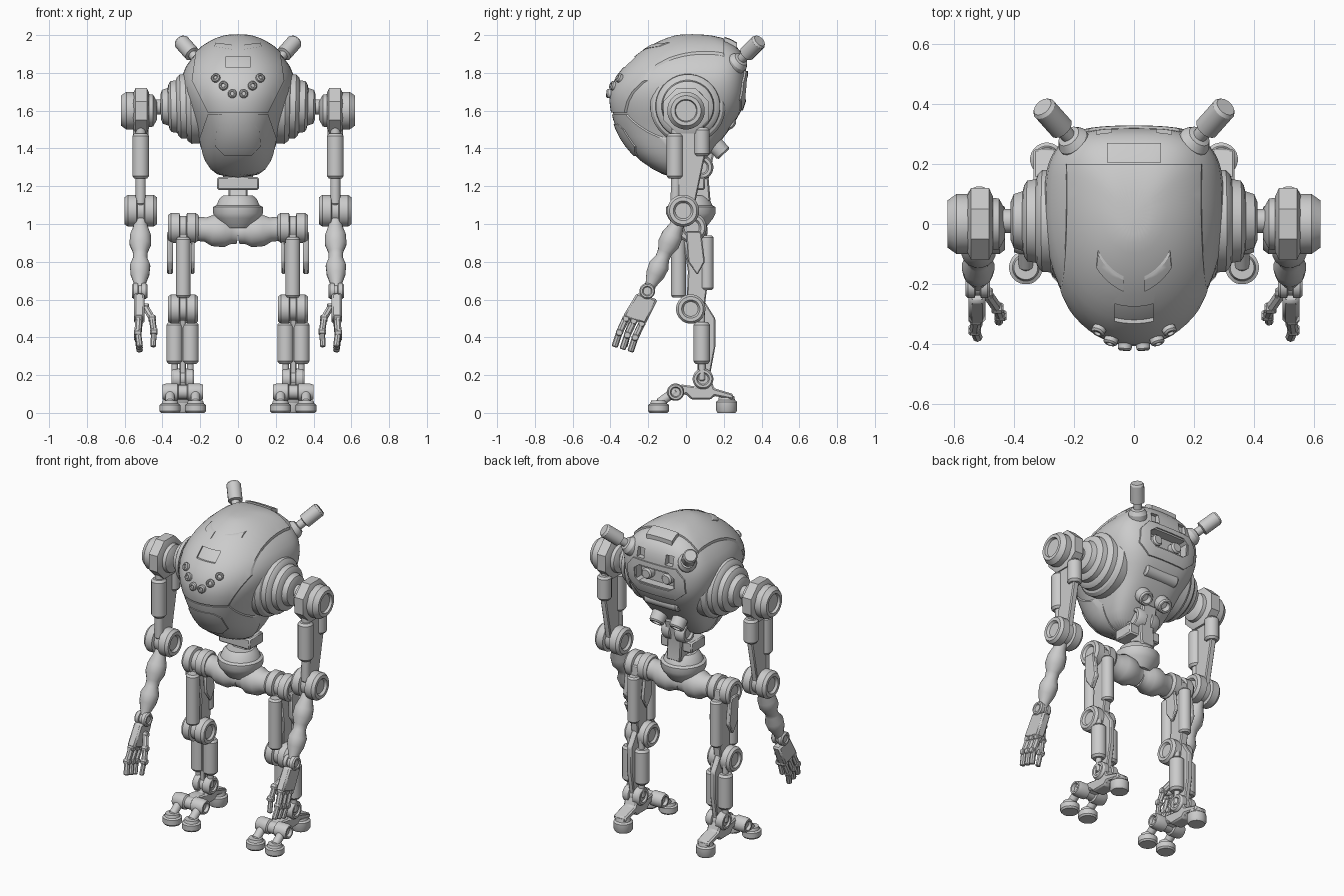
import bpy, bmesh, math
from mathutils import Vector
from mathutils.bvhtree import BVHTree

if "Cube" in bpy.data.objects:
    bpy.data.objects.remove(bpy.data.objects["Cube"])

steel = bpy.data.materials.new("plain grey")
steel.use_nodes = True
steel.diffuse_color = (0.6, 0.6, 0.6, 1)
steel.node_tree.nodes["Principled BSDF"].inputs["Base Color"].default_value = steel.diffuse_color


def make(name, bm, mirror=False, bevel=0):
    """Turn a bmesh into an object with smooth faces and sharp creases."""
    bmesh.ops.recalc_face_normals(bm, faces=bm.faces)
    for face in bm.faces:
        face.smooth = True
    for edge in bm.edges:
        edge.smooth = len(edge.link_faces) == 2 and edge.calc_face_angle(0) < math.radians(32)
    mesh = bpy.data.meshes.new(name)
    bm.to_mesh(mesh)
    bm.free()
    mesh.materials.append(steel)
    obj = bpy.data.objects.new(name, mesh)
    bpy.context.collection.objects.link(obj)
    if bevel:
        obj.modifiers.new("edge_bevel", 'BEVEL').width = bevel
    if mirror:
        obj.modifiers.new("both_sides", 'MIRROR')
    return obj


def loft(bm, rings):
    rows = [[bm.verts.new(point) for point in ring] for ring in rings]
    count = len(rows[0])
    for low, high in zip(rows, rows[1:]):
        for i in range(count):
            j = (i + 1) % count
            bm.faces.new((low[i], low[j], high[j], high[i]))
    bm.faces.new(rows[0])
    bm.faces.new(rows[-1])


def lathe(name, start, end, profile, sides=24, mirror=True):
    """Profile is (fraction along the axis, radius)."""
    start, axis = Vector(start), Vector(end) - Vector(start)
    turn = axis.to_track_quat('Z', 'Y')
    rings = []
    for along, radius in profile:
        angles = [math.tau * (i + 0.5) / sides for i in range(sides)]
        rings.append([start + axis * along + turn @ Vector((radius * math.cos(a), radius * math.sin(a), 0))
                      for a in angles])
    bm = bmesh.new()
    loft(bm, rings)
    return make(name, bm, mirror)


def rod(name, start, end, radius, sides=16, mirror=True):
    cap = 0.3 * radius / (Vector(end) - Vector(start)).length
    ends = [(0, radius * 0.75), (cap, radius), (1 - cap, radius), (1, radius * 0.75)]
    return lathe(name, start, end, ends, sides, mirror)


def drum(name, y, z, inner, outer, radius, mirror=True):
    """Sideways joint with a waist and dished ends."""
    half = [(0.08, 0.5), (0, 0.62), (0, 0.85), (0.1, 1), (0.37, 1), (0.4, 0.8)]
    half += [(1 - t, r) for t, r in reversed(half)]
    return lathe(name, (inner, y, z), (outer, y, z), [(t, r * radius) for t, r in half], 24, mirror)


def prism(name, outline, axis, low, high, mirror=False, bevel=0):
    bm = bmesh.new()
    place = (lambda p, d: (d, p[0], p[1])) if axis == 'x' else (lambda p, d: (p[0], d, p[1]))
    loft(bm, [[place(p, d) for p in outline] for d in (low, high)])
    return make(name, bm, mirror, bevel)


def both(half):
    return half + [(-x, z) for x, z in reversed(half)]


def rect(left, right, low, high):
    return [(left, low), (right, low), (right, high), (left, high)]


# Egg-shaped hull: height, front, back, half width
HULL = [(1.24, -.10, .02, .12), (1.33, -.25, .10, .18), (1.42, -.33, .18, .21), (1.50, -.375, .24, .23),
        (1.60, -.405, .31, .28), (1.70, -.415, .33, .31), (1.80, -.365, .33, .31), (1.88, -.29, .325, .26),
        (1.95, -.19, .285, .19), (1.99, -.09, .19, .11), (2.005, -.04, .09, .05)]


def shell(name, size, keep=(), cut=(), mirror=False):
    """A scaled copy of the hull, trimmed by (outline, low y, high y) prisms."""
    rings, sides = [], 32
    for z, front, back, width in HULL:
        middle = front + (back - front) * 0.62
        ring = []
        for i in range(sides):
            c, s = math.cos(math.tau * i / sides), math.sin(math.tau * i / sides)
            power, reach = (0.62, back - middle) if s > 0 else (0.92, middle - front)
            x = width * math.copysign(abs(c) ** power, c)
            y = middle + reach * math.copysign(abs(s) ** power, s)
            ring.append((x * size, y * size, 1.63 + (z - 1.63) * size))
        rings.append(ring)
    bm = bmesh.new()
    loft(bm, rings)
    obj = make(name, bm)
    obj.modifiers.new("round", 'SUBSURF').levels = 1
    tools = []
    for mode, shapes in (('INTERSECT', keep), ('DIFFERENCE', cut)):
        for outline, low, high in shapes:
            tool = prism("trimmer", outline, 'y', low, high)
            tool.hide_render = True
            trim = obj.modifiers.new("trim", 'BOOLEAN')
            trim.operation, trim.object, trim.solver = mode, tool, 'EXACT'
            tools.append(tool)
    bpy.context.view_layer.update()
    bm = bmesh.new()
    bm.from_mesh(obj.evaluated_get(bpy.context.evaluated_depsgraph_get()).to_mesh())
    for old in tools + [obj]:
        bpy.data.objects.remove(old)
    return make(name, bm, mirror)


# Hull and its raised plates
slots = [(rect(s * 0.1 - 0.025, s * 0.1 + 0.025, 1.82, 1.88), 0.28, 0.5) for s in (-1, 1)]
shell("hull", 0.975, cut=slots + [(rect(-0.13, 0.13, 1.67, 1.77), 0.26, 0.5)])
notch = (rect(-0.065, 0.065, 1.83, 1.885), -0.6, -0.2)
carapace = shell("carapace", 1, [(both([(.16, 1.59), (.245, 1.76), (.225, 1.9), (.2, 2.1)]), -0.6, 0.2)], [notch])
shell("jaw_plate", 0.995, [(both([(.13, 1.2), (.185, 1.36), (.205, 1.45), (.16, 1.58)]), -0.6, -0.05)])
shell("chin_panel", 1.01, [(both([(.07, 1.36), (.12, 1.41), (.115, 1.5), (.08, 1.53)]), -0.6, -0.1)])
shell("brow_slit", 1.012, [([(.035, 1.925), (.125, 1.94), (.12, 1.96), (.035, 1.95)], -0.6, 0)], mirror=True)
shell("top_hatch", 1.025, [(rect(-0.09, 0.09, 1.8, 2.1), 0.205, 0.27)])
shell("back_panel", 1, [(both([(.13, 1.6), (.2, 1.66), (.2, 1.75), (.15, 1.81)]), 0.2, 0.5)],
      [(both([(.1, 1.66), (.14, 1.69), (.14, 1.75), (.1, 1.78)]), 0.1, 0.5)])
rod("back_lamp", (0.07, 0.25, 1.72), (0.07, 0.305, 1.72), 0.035)

# Row of small round sensors on the face
skin = BVHTree.FromObject(carapace, bpy.context.evaluated_depsgraph_get())
for x, z in ((0.115, 1.77), (0.075, 1.73), (0.03, 1.69)):
    spot, normal = skin.ray_cast(Vector((x, -1, z)), Vector((0, 1, 0)))[:2]
    lathe("face_sensor", spot - normal * 0.01, spot + normal * 0.02,
          [(0, .024), (0.8, .024), (1, .018), (1, .012), (0.7, .01)], 12)

# Antennas, exhausts and underside roller
lathe("antenna", (0.18, 0.25, 1.83), (0.305, 0.39, 1.97),
      [(0, .055), (.2, .055), (.3, .04), (.32, .025), (.48, .025), (.5, .042), (.95, .042), (1, .034)], 16)
lathe("exhaust", (0.07, 0.08, 1.5), (0.07, 0.2, 1.37), [(0, .05), (.95, .045), (1, .038), (1, .028), (.8, .025)], 16)
rod("underside_roller", (-0.12, 0.225, 1.54), (0.12, 0.225, 1.54), 0.04, mirror=False)

# Neck and pelvis
drum("neck_joint", 0.08, 1.3, -0.08, 0.08, 0.065, False)
prism("neck_bracket", rect(-0.04, 0.1, 1.18, 1.25), 'x', -0.11, 0.11, bevel=0.008)
prism("neck_post", [(0, 1.12), (.13, 1.12), (.12, 1.24), (.15, 1.38), (.05, 1.38), (.04, 1.24)], 'x', -0.05, 0.05, bevel=0.008)
lathe("waist_dome", (0, 0.025, 0.98), (0, 0.025, 1.15),
      [(0, .08), (.3, .12), (.45, .132), (.65, .132), (.7, .115), (.9, .1), (1, .08)], 28, False)
lathe("hip_axle", (0, 0.03, 0.955), (0.22, 0.03, 0.975),
      [(0, .06), (.15, .065), (.3, .085), (.6, .085), (.78, .065), (1, .065)])

# Shoulder rings, outer joint and upper arm
lathe("shoulder_rings", (0, 0.01, 1.63), (1, 0.01, 1.605),
      [(.15, .2), (.25, .2), (.27, .185), (.275, .172), (.305, .17), (.32, .155), (.325, .14), (.355, .135),
       (.365, .12), (.37, .1), (.4, .09), (.41, .065), (.41, .04), (.48, .04)], 32)
lathe("shoulder_collar", (0.47, 0, 1.6), (0.555, 0, 1.6), [(0, .1), (.15, .13), (.85, .13), (1, .1)], 8)
lathe("shoulder_drum", (0.43, 0, 1.6), (0.62, 0, 1.6),
      [(0, .05), (.1, .085), (.6, .1), (.85, .1), (1, .08), (1, .06), (.92, .055)])
prism("upper_arm_link", [(-.06, 1.55), (.09, 1.55), (.1, 1.36), (.04, 1.07), (-.06, 1.06), (-.04, 1.3)],
      'x', 0.495, 0.535, True, 0.006)
rod("upper_arm_piston", (0.515, -0.058, 1.24), (0.515, -0.058, 1.48), 0.045)
rod("upper_arm_shaft", (0.515, -0.055, 1.1), (0.515, -0.05, 1.55), 0.027)
rod("upper_arm_rear_piston", (0.515, 0.083, 1.36), (0.515, 0.083, 1.51), 0.043)
drum("elbow", -0.015, 1.07, 0.43, 0.6, 0.085)

# Forearm, wrist and hand
lathe("forearm", (0.515, -0.02, 1.06), (0.52, -0.195, 0.66),
      [(0, .035), (.18, .038), (.3, .056), (.42, .058), (.52, .04), (.6, .038), (.7, .055), (.82, .05), (.95, .03), (1, .03)], 16)
drum("wrist", -0.205, 0.645, 0.48, 0.56, 0.042)
prism("palm", [(-.26, .635), (-.15, .6), (-.215, .47), (-.335, .51)], 'x', 0.495, 0.55, True, 0.01)


def finger(name, points):
    for i, (a, b) in enumerate(zip(points, points[1:])):
        rod(f"{name}_bone_{i}", a, b, 0.019 - 0.002 * i, 8)
        rod(f"{name}_knuckle_{i}", (a[0] - 0.02, *a[1:]), (a[0] + 0.02, *a[1:]), 0.02, 8)


for i in range(3):
    y, z = -0.318 + 0.042 * i, 0.5 - 0.013 * i
    finger(f"finger_{i}", [(0.525, y, z), (0.53, y - 0.035, z - 0.075), (0.52, y - 0.06, z - 0.15)])
finger("thumb", [(0.49, -0.23, 0.56), (0.455, -0.28, 0.5), (0.445, -0.305, 0.43), (0.45, -0.325, 0.35)])

# Thigh
drum("hip", 0.03, 0.98, 0.21, 0.37, 0.08)
prism("thigh_link", [(-.03, 1), (.1, 1), (.12, .72), (.09, .5), (0, .5), (.01, .75)], 'x', 0.265, 0.315, True, 0.006)
rod("thigh_piston", (0.29, -0.04, 0.61), (0.29, -0.04, 0.93), 0.04)
rod("thigh_rear_piston", (0.29, 0.11, 0.65), (0.29, 0.11, 0.94), 0.036)
for low, high in ((0.23, 0.25), (0.345, 0.375)):
    prism("thigh_guard", [(0, .96), (.08, .96), (.1, .8), (.06, .73), (.01, .8)], 'x', low, high, True, 0.006)
drum("knee", 0.025, 0.55, 0.212, 0.37, 0.078)

# Shin and ankle
prism("shin_link", [(0, .6), (.08, .62), (.155, .5), (.155, .35), (.12, .16), (.06, .16), (.06, .45)],
      'x', 0.275, 0.31, True, 0.006)
for x in (0.252, 0.335):
    rod("shin_piston", (x, 0.083, 0.26), (x, 0.083, 0.48), 0.045)
    rod("ankle_shaft", (x, 0.085, 0.17), (x, 0.083, 0.55), 0.018)
drum("ankle", 0.09, 0.18, 0.232, 0.352, 0.055)

# Foot with two toes and a heel
prism("foot_arch", [(-.08, .13), (-.02, .15), (.05, .14), (.06, .21), (.12, .21), (.15, .13), (.25, .1), (.25, .07),
                    (.15, .09), (.13, .07), (.03, .07), (.0, .1), (-.06, .08)], 'x', 0.25, 0.335, True, 0.008)
drum("toe_joint", -0.055, 0.11, 0.185, 0.4, 0.046)
for name, x, y, height in (("inner_toe", 0.225, -0.145, 0.065), ("outer_toe", 0.36, -0.145, 0.065), ("heel", 0.29, 0.215, 0.09)):
    lathe(name + "_pad", (x, y, 0), (x, y, height), [(0, .048), (.15, .056), (.65, .056), (.75, .045), (1, .04)])
    if y < 0:
        rod(name + "_link", (x, -0.05, 0.12), (x, y, 0.05), 0.025)
